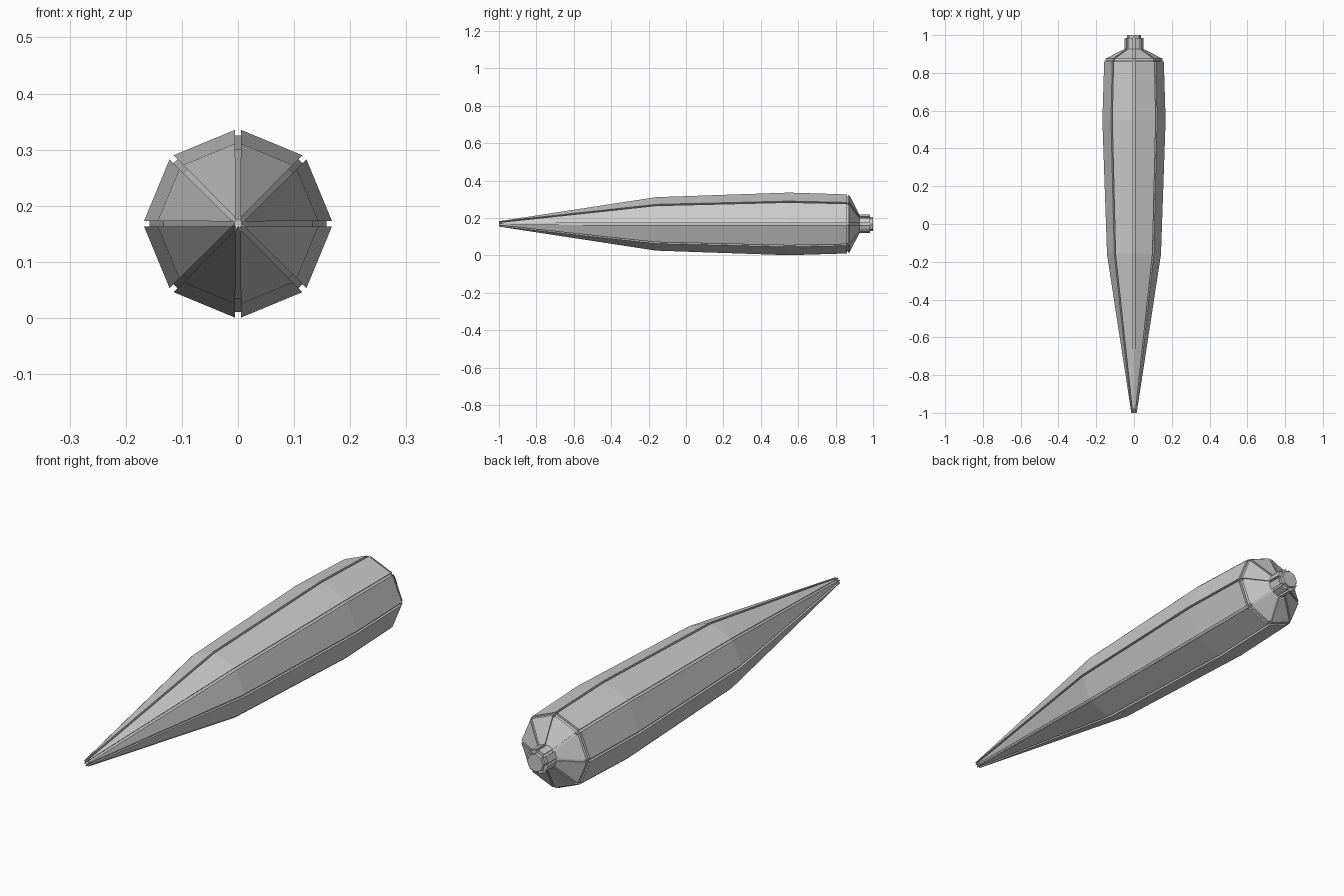
import bpy, bmesh, math
from mathutils import Vector

if "Cube" in bpy.data.objects:
    bpy.data.objects.remove(bpy.data.objects["Cube"])

CZ = 0.168   # height of the long axis
SIDES = 8


def corner(i, r):
    a = 2 * math.pi * i / SIDES
    return Vector((r * math.sin(a), 0, r * math.cos(a)))


def section(y, r, gap, depth):
    # octagon whose corners are cut by square-bottomed grooves
    pts = []
    for i in range(SIDES):
        c, p, n = corner(i, r), corner(i - 1, r), corner(i + 1, r)
        inward = -c.normalized() * depth
        if gap == 0:
            pts.append(c)
        else:
            a = c + (p - c).normalized() * gap
            b = c + (n - c).normalized() * gap
            pts += [a, a + inward, b + inward, b]
    return [(q.x, y, q.z + CZ) for q in pts]


def loft(name, sections):
    bm = bmesh.new()
    rings = [[bm.verts.new(p) for p in s] for s in sections]
    n = len(rings[0])
    for a, b in zip(rings, rings[1:]):
        for i in range(n):
            j = (i + 1) % n
            bm.faces.new((a[i], a[j], b[j], b[i]))
    bm.faces.new(rings[0])
    bm.faces.new(rings[-1][::-1])
    bmesh.ops.recalc_face_normals(bm, faces=bm.faces)
    me = bpy.data.meshes.new(name)
    bm.to_mesh(me)
    bm.free()
    ob = bpy.data.objects.new(name, me)
    bpy.context.collection.objects.link(ob)
    return ob


# tapered body panels with lengthwise grooves
body = [(-1.0, 0.016, 0.0045, 0.008), (-0.16, 0.145, 0.0055, 0.01),
        (0.55, 0.1695, 0.0055, 0.01), (0.86, 0.160, 0.0055, 0.01)]
loft("grooved_body", [section(*s) for s in body])

# recessed ring between body and tail cone
loft("seam_ring", [section(0.855, 0.148, 0, 0), section(0.875, 0.144, 0, 0)])

# tail cone and neck, continuing the same grooves
tail = [(0.866, 0.156, 0.0055, 0.01), (0.875, 0.153, 0.0055, 0.01),
        (0.927, 0.052, 0.0055, 0.009), (0.985, 0.052, 0.0055, 0.009)]
loft("tail_and_neck", [section(*s) for s in tail])

# end plug
loft("end_plug", [section(0.97, 0.037, 0, 0), section(1.0, 0.037, 0, 0)])
